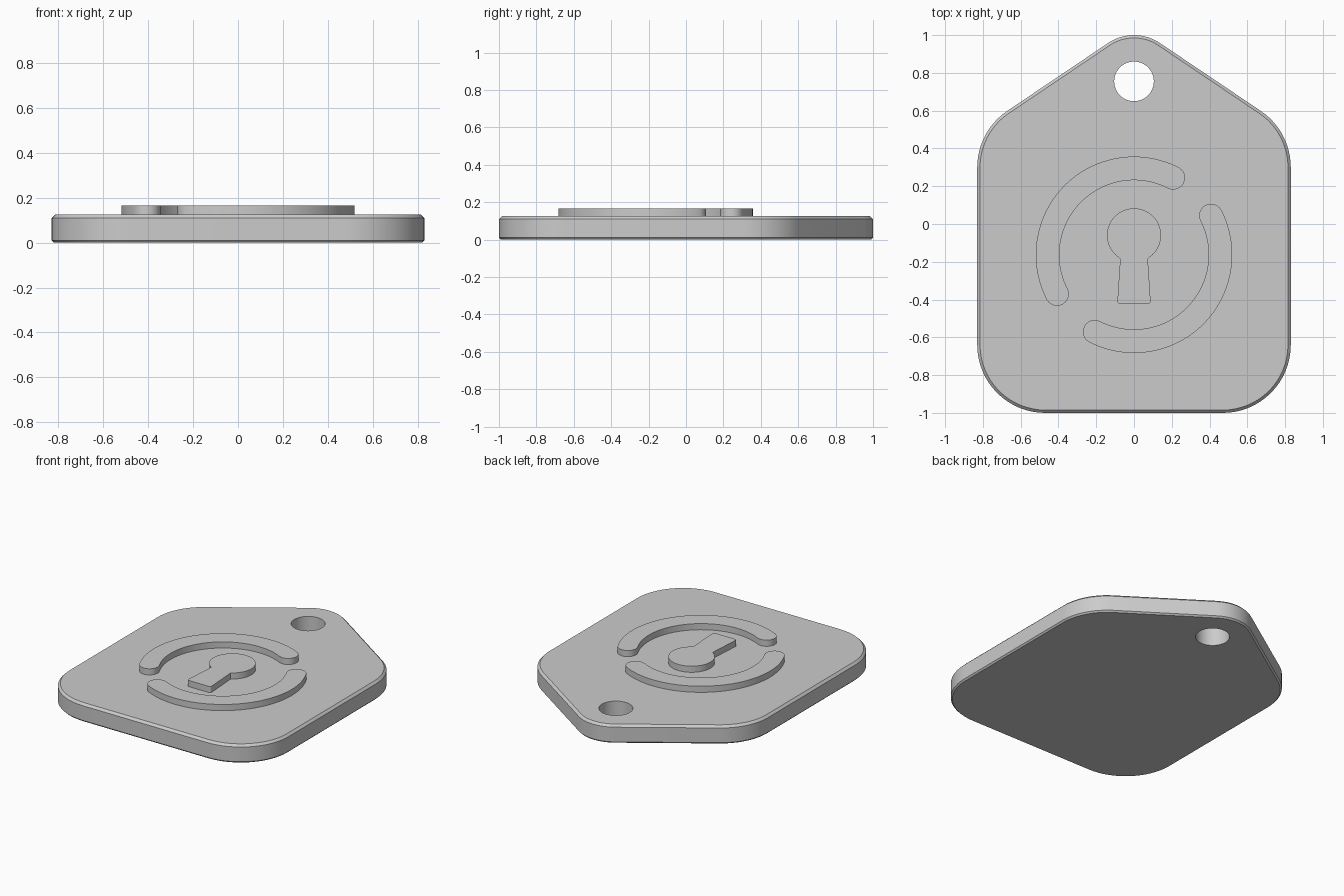
import bpy, bmesh, math
from math import sin, cos, radians

if "Cube" in bpy.data.objects:
    bpy.data.objects.remove(bpy.data.objects["Cube"])

gray = bpy.data.materials.new("plain gray")
gray.diffuse_color = (0.6, 0.6, 0.6, 1)
gray.use_nodes = True
gray.node_tree.nodes["Principled BSDF"].inputs["Base Color"].default_value = gray.diffuse_color


def arc(cx, cy, r, a0, a1, n):
    """Points on an arc, angles in degrees."""
    return [(cx + r * cos(radians(a0 + (a1 - a0) * i / n)),
             cy + r * sin(radians(a0 + (a1 - a0) * i / n))) for i in range(n + 1)]


def build(name, levels, holes=()):
    """Stack outlines [(z, points)] into a solid, with straight through holes."""
    bm = bmesh.new()
    z0, z1 = levels[0][0], levels[-1][0]
    stacks = [levels] + [[(z0, h), (z1, h)] for h in holes]
    bottom, top = [], []
    for stack in stacks:
        rings = [[bm.verts.new((x, y, z)) for x, y in pts] for z, pts in stack]
        n = len(rings[0])
        for lo, hi in zip(rings, rings[1:]):
            for i in range(n):
                j = (i + 1) % n
                bm.faces.new((lo[i], lo[j], hi[j], hi[i]))
        for ring, store in ((rings[0], bottom), (rings[-1], top)):
            store += [bm.edges.get((ring[i], ring[(i + 1) % n])) for i in range(n)]
    for edges in (bottom, top):
        bmesh.ops.triangle_fill(bm, use_beauty=True, use_dissolve=False, edges=edges)
    bmesh.ops.recalc_face_normals(bm, faces=bm.faces)
    mesh = bpy.data.meshes.new(name)
    bm.to_mesh(mesh)
    bm.free()
    mesh.materials.append(gray)
    obj = bpy.data.objects.new(name, mesh)
    bpy.context.collection.objects.link(obj)
    bpy.ops.object.select_all(action='DESELECT')
    obj.select_set(True)
    bpy.context.view_layer.objects.active = obj
    bpy.ops.object.shade_smooth_by_angle(angle=radians(30))
    return obj


def tag_outline(inset):
    """Rounded body with a peaked top, shrunk by inset."""
    r, tilt = 0.36 - inset, 34
    return (arc(0.47, -0.64, r, -90, 0, 16)
            + arc(0.47, 0.30, r, 0, 90 - tilt, 12)
            + arc(0, 0.755, 0.245 - inset, 90 - tilt, 90 + tilt, 14)
            + arc(-0.47, 0.30, r, 90 + tilt, 180, 12)
            + arc(-0.47, -0.64, r, 180, 270, 16))


# Tag plate with chamfered rims and a ring hole
TOP, RAISED = 0.125, 0.167
build("tag_plate",
      [(0, tag_outline(0.01)), (0.01, tag_outline(0)),
       (TOP - 0.015, tag_outline(0)), (TOP, tag_outline(0.015))],
      [arc(0, 0.755, 0.105, 0, 352.5, 47)])

# Two raised round-ended arcs, half a turn apart
CY, MID, HALF = -0.163, 0.4575, 0.0625
for name, a0, a1 in (("upper_arc", 63, 207), ("lower_arc", 243, 387)):
    def cap(a, s, e):
        return arc(MID * cos(radians(a)), CY + MID * sin(radians(a)), HALF, s, e, 12)
    pts = (arc(0, CY, MID + HALF, a0, a1, 48)[:-1] + cap(a1, a1, a1 + 180)
           + arc(0, CY, MID - HALF, a1, a0, 48)[1:-1] + cap(a0, a0 + 180, a0 + 360)[:-1])
    build(name, [(TOP, pts), (RAISED, pts)])

# Raised keyhole: round head with a flared slot
a = math.degrees(math.asin(0.073 / 0.143))
keyhole = (arc(0, -0.06, 0.143, -90 + a, 270 - a, 48)
           + arc(-0.076, -0.41, 0.012, 180, 270, 4)
           + arc(0.076, -0.41, 0.012, 270, 360, 4))
build("keyhole", [(TOP, keyhole), (RAISED, keyhole)])
